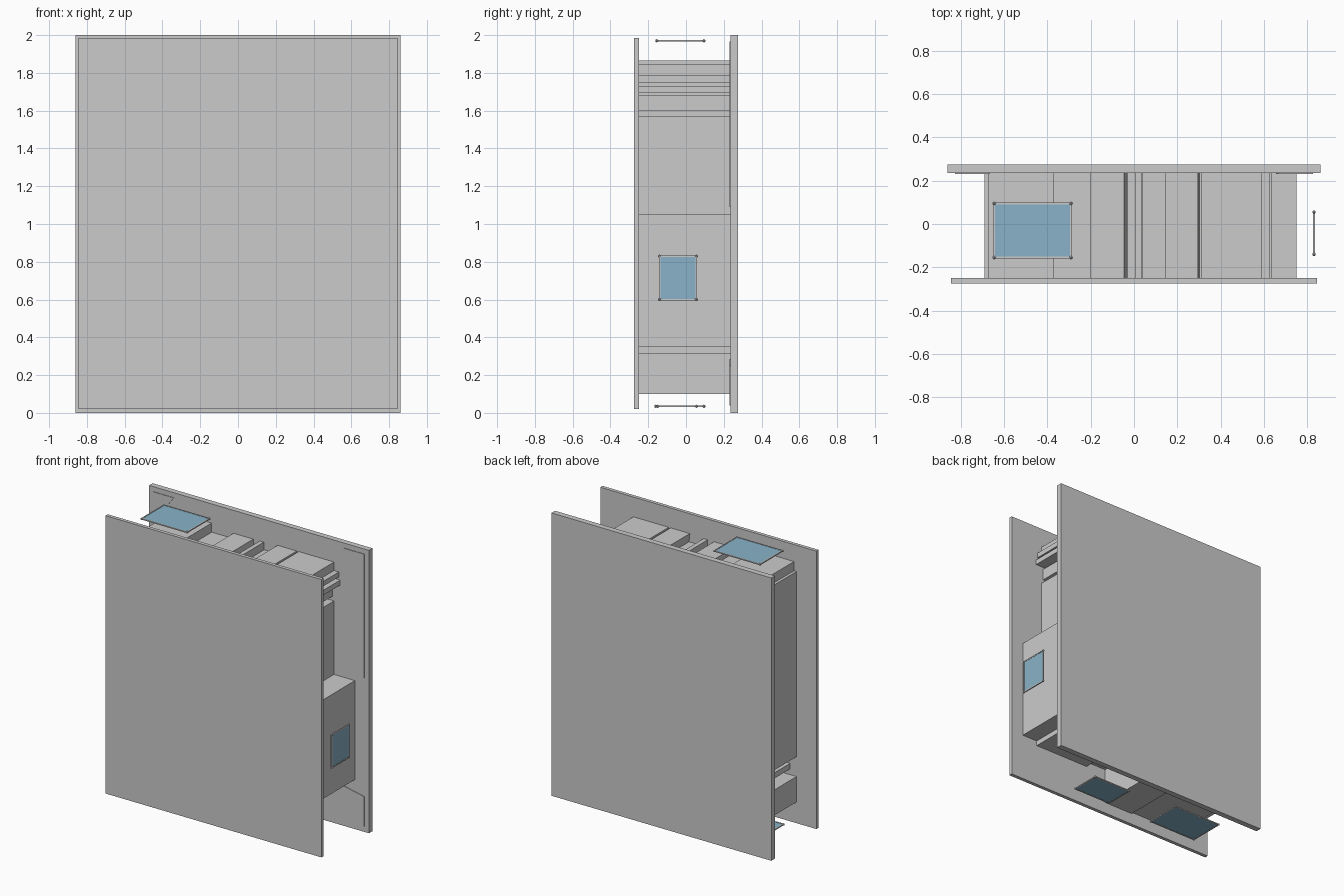
import bpy, bmesh
from mathutils import Vector

if "Cube" in bpy.data.objects:
    bpy.data.objects.remove(bpy.data.objects["Cube"])

Y0, Y1 = -0.25, 0.235   # inner faces of the two boards


def material(name, col):
    m = bpy.data.materials.new(name)
    m.diffuse_color = col
    m.use_nodes = True
    m.node_tree.nodes["Principled BSDF"].inputs["Base Color"].default_value = m.diffuse_color
    return m


GLASS = material("blue_glass", (0.25, 0.45, 0.58, 1))


def finish(name, bm, mat=None):
    bmesh.ops.recalc_face_normals(bm, faces=bm.faces[:])
    me = bpy.data.meshes.new(name)
    bm.to_mesh(me)
    bm.free()
    ob = bpy.data.objects.new(name, me)
    bpy.context.collection.objects.link(ob)
    if mat:
        me.materials.append(mat)
    return ob


def add_box(bm, lo, hi):
    lo, hi = Vector(lo), Vector(hi)
    vs = bmesh.ops.create_cube(bm, size=1)["verts"]
    for v in vs:
        v.co = Vector([(lo[i] + hi[i]) / 2 + v.co[i] * (hi[i] - lo[i]) for i in range(3)])


def box(name, lo, hi, mat=None):
    bm = bmesh.new()
    add_box(bm, lo, hi)
    return finish(name, bm, mat)


def extrude(name, pts, y0=Y0, y1=Y1):
    """Extrude an x-z outline through the depth."""
    bm = bmesh.new()
    f = bm.faces.new([bm.verts.new((x, y0, z)) for x, z in pts])
    r = bmesh.ops.extrude_face_region(bm, geom=[f])
    for v in r["geom"]:
        if isinstance(v, bmesh.types.BMVert):
            v.co.y = y1
    return finish(name, bm)


def rect(x0, x1, z0, z1):
    return [(x0, z0), (x1, z0), (x1, z1), (x0, z1)]


def window(name, lo, hi):
    """Thin pane with rim rods and a small ball at every corner."""
    axis = [i for i in range(3) if lo[i] == hi[i]][0]
    a, b = [i for i in range(3) if i != axis]
    t = 0.002
    l, h = list(lo), list(hi)
    l[axis] -= t
    h[axis] += t
    box(name + "_pane", l, h, GLASS)
    bm = bmesh.new()
    r = 0.004
    for run, fix in ((a, b), (b, a)):
        for e in (lo[fix], hi[fix]):
            p, q = list(lo), list(hi)
            p[fix], q[fix] = e - r, e + r
            p[axis] -= r
            q[axis] += r
            add_box(bm, p, q)
    for ea in (lo[a], hi[a]):
        for eb in (lo[b], hi[b]):
            c = list(lo)
            c[a], c[b] = ea, eb
            s = bmesh.ops.create_icosphere(bm, subdivisions=1, radius=0.009)["verts"]
            bmesh.ops.translate(bm, verts=s, vec=c)
    finish(name + "_rim", bm)


# boards
box("front_board", (-0.845, -0.275, 0.02), (0.845, -0.25, 1.985))
box("back_board", (-0.86, 0.235, 0), (0.86, 0.275, 2))

# large blocks between the boards
extrude("left_tower", rect(-0.69, -0.2, 0.49, 1.8))
extrude("left_top_cap", rect(-0.67, -0.37, 1.8, 1.865))
extrude("left_ledge", rect(-0.64, -0.2, 0.39, 0.43))
extrude("left_foot", [(-0.69, 0.17), (-0.6, 0.11), (-0.2, 0.11), (-0.2, 0.35), (-0.69, 0.35)])
extrude("middle_foot", rect(-0.19, 0.04, 0.1, 0.35))
extrude("right_lower_block", rect(0.04, 0.75, 0.35, 1.05))
extrude("right_lower_ledge", rect(0.2, 0.63, 0.315, 0.35))
extrude("right_upper_block", rect(0.04, 0.587, 1.05, 1.57))
extrude("middle_column", rect(-0.19, 0.005, 0.37, 1.7))

# upright bars along the top
for i, (x0, x1, x2, x3, z) in enumerate([
        (-0.2, -0.045, -0.03, -0.2, 1.838), (0.005, 0.037, 0.037, 0.005, 1.838),
        (0.145, 0.295, 0.31, 0.157, 1.845), (0.31, 0.457, 0.457, 0.345, 1.845),
        (0.457, 0.587, 0.587, 0.49, 1.845)]):
    extrude(f"top_bar_{i}", [(x3, 1.73), (x2, 1.73), (x1, z), (x0, z)])

# sideways bars at the upper right
for i, (x1, z0, z1) in enumerate([(0.625, 1.75, 1.785), (0.635, 1.695, 1.73), (0.575, 1.6, 1.68)]):
    extrude(f"side_bar_{i}", rect(0.04, x1, z0, z1))

# thin plates on the inside of the back board
for s, side in ((1, "right"), (-1, "left")):
    up = [(0.665, 1.965), (0.825, 1.965), (0.825, 1.09), (0.655, 1.15), (0.787, 1.8)]
    low = [(0.66, 0.285), (0.825, 0.25), (0.825, 0.04), (0.62, 0.04)]
    extrude(f"{side}_upper_plate", [(s * x, z) for x, z in up], 0.231, 0.236)
    extrude(f"{side}_lower_plate", [(s * x, z) for x, z in low], 0.231, 0.236)

# windows
window("top_window", (-0.645, -0.155, 1.97), (-0.29, 0.095, 1.97))
window("bottom_left_window", (-0.65, -0.16, 0.035), (-0.28, 0.095, 0.035))
window("bottom_right_window", (0.09, -0.15, 0.035), (0.38, 0.055, 0.035))
window("right_window", (0.83, -0.14, 0.6), (0.83, 0.055, 0.83))
